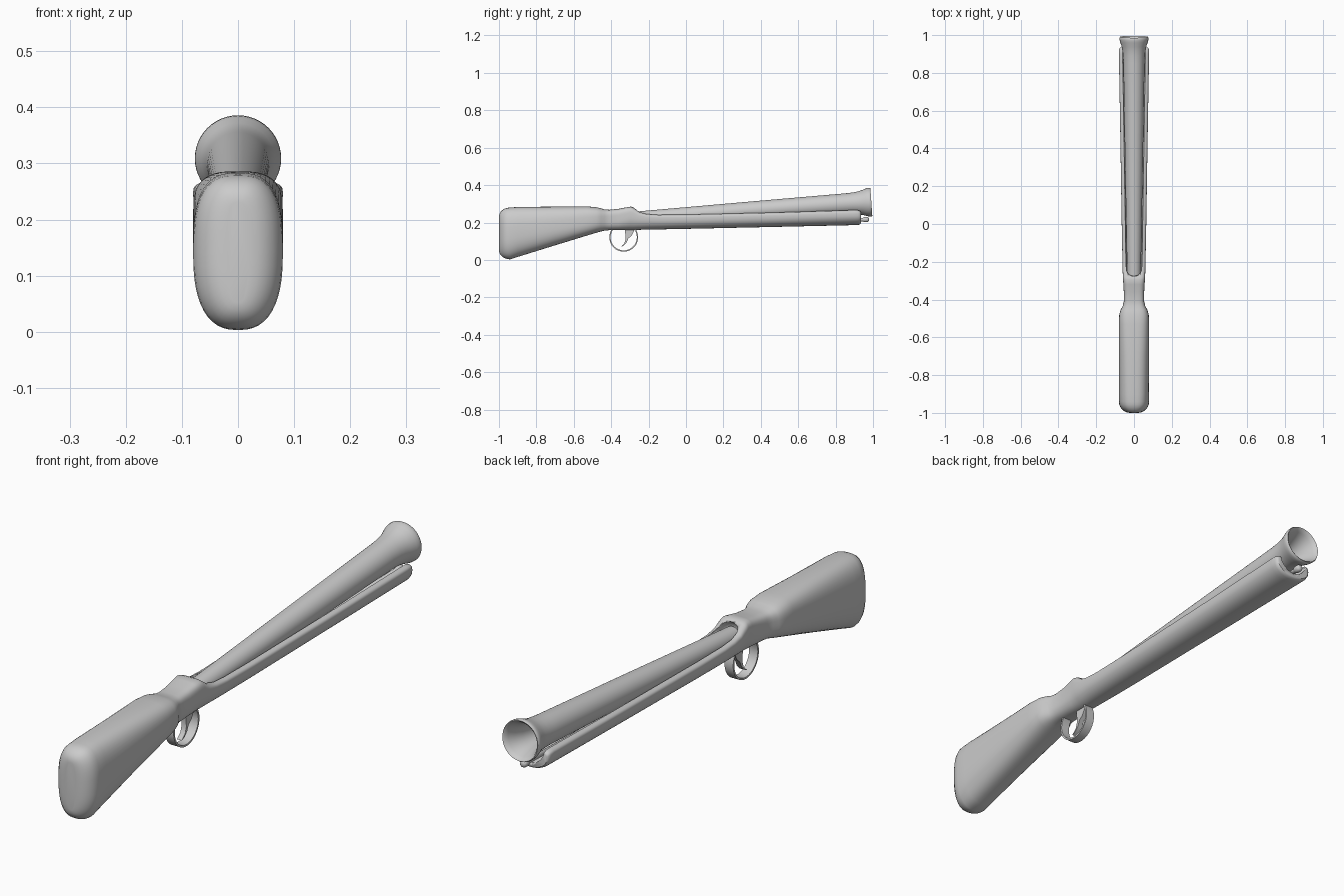
import bpy, bmesh, math
from mathutils import Vector, Matrix


def make_object(name, bm, angle=40):
    bmesh.ops.recalc_face_normals(bm, faces=bm.faces)
    mesh = bpy.data.meshes.new(name)
    bm.to_mesh(mesh)
    bm.free()
    ob = bpy.data.objects.new(name, mesh)
    bpy.context.collection.objects.link(ob)
    bpy.ops.object.select_all(action='DESELECT')
    ob.select_set(True)
    bpy.context.view_layer.objects.active = ob
    bpy.ops.object.shade_smooth_by_angle(angle=math.radians(angle))
    return ob


def skin(rings, closed=False):
    """Bridge a list of equal point rings; cap the ends unless closed."""
    bm = bmesh.new()
    vs = [[bm.verts.new(p) for p in r] for r in rings]
    n = len(rings[0])
    for i in range(len(vs) if closed else len(vs) - 1):
        a, b = vs[i], vs[(i + 1) % len(vs)]
        for j in range(n):
            k = (j + 1) % n
            bm.faces.new((a[j], a[k], b[k], b[j]))
    if not closed:
        bm.faces.new(vs[0])
        bm.faces.new(vs[-1])
    return bm


def section(y, zb, zt, w, mid, nb, nt, n=48):
    """Closed cross-section, different roundness below and above its widest level."""
    zm = zb + (zt - zb) * mid
    pts = []
    for i in range(n):
        a = 2 * math.pi * i / n
        c, s = math.cos(a), math.sin(a)
        e, h = (nt, zt - zm) if s >= 0 else (nb, zm - zb)
        pts.append((w * math.copysign(abs(c) ** (2 / e), c), y,
                    zm + h * math.copysign(abs(s) ** (2 / e), s)))
    return pts


def lathe(name, profile, start, end, n=48):
    """Revolve (distance, radius) pairs about the line start-end."""
    start, end = Vector(start), Vector(end)
    d = (end - start).normalized()
    u = Vector((1, 0, 0))
    v = d.cross(u)
    rings = [[start + d * s + (u * math.cos(2 * math.pi * i / n)
              + v * math.sin(2 * math.pi * i / n)) * r for i in range(n)]
             for s, r in profile]
    return make_object(name, skin(rings))


# Stock: rounded butt end, wrist, hump and long fore-end as one loft
keys = []
for k in range(7):
    t = math.pi / 2 * k / 6
    inset = 0.06 * (1 - math.sin(t))
    y = -1 + 0.06 * (1 - math.cos(t))
    keys.append((y, 0.003 + 0.8 * inset, 0.28 - 0.8 * inset, 0.08 - inset, 0.5, 2.5, 2.8))
keys += [
    (-0.90, 0.016, 0.283, 0.080, 0.50, 2.5, 2.8),
    (-0.70, 0.078, 0.285, 0.080, 0.50, 2.5, 2.8),
    (-0.53, 0.130, 0.286, 0.080, 0.50, 2.6, 3.0),
    (-0.48, 0.145, 0.282, 0.078, 0.50, 2.6, 3.0),
    (-0.455, 0.152, 0.276, 0.071, 0.50, 2.7, 3.2),
    (-0.435, 0.157, 0.270, 0.060, 0.50, 2.8, 3.5),
    (-0.41, 0.159, 0.268, 0.054, 0.50, 2.8, 3.8),
    (-0.36, 0.160, 0.273, 0.054, 0.50, 2.6, 4.0),
    (-0.32, 0.160, 0.281, 0.056, 0.55, 2.4, 4.0),
    (-0.295, 0.160, 0.285, 0.058, 0.60, 2.3, 4.0),
    (-0.28, 0.160, 0.280, 0.059, 0.60, 2.3, 4.0),
    (-0.25, 0.161, 0.258, 0.060, 0.65, 2.2, 4.0),
    (-0.21, 0.162, 0.247, 0.061, 0.70, 2.2, 4.0),
    (-0.15, 0.163, 0.243, 0.062, 0.70, 2.2, 4.0),
    (0.00, 0.166, 0.244, 0.065, 0.70, 2.2, 4.0),
    (0.50, 0.177, 0.256, 0.073, 0.70, 2.2, 4.0),
    (0.90, 0.186, 0.269, 0.080, 0.70, 2.2, 4.0),
    (0.92, 0.187, 0.268, 0.080, 0.70, 2.2, 4.0),
    (0.931, 0.190, 0.264, 0.077, 0.70, 2.2, 4.0),
    (0.935, 0.195, 0.258, 0.072, 0.70, 2.2, 4.0),
]
stock = make_object("stock", skin([section(*k) for k in keys]))

# Channel for the barrel and rod, cut out of the fore-end
cutter = lathe("channel_cutter", [(0, 0.012), (0.005, 0.026), (0.015, 0.036), (0.03, 0.042),
                                  (1.35, 0.063)], (0, -0.295, 0.237), (0, 1.05, 0.273))
cutter.hide_render = True
cut = stock.modifiers.new("channel", 'BOOLEAN')
cut.operation = 'DIFFERENCE'
cut.solver = 'EXACT'
cut.object = cutter
bpy.context.view_layer.objects.active = stock
bpy.ops.object.modifier_apply(modifier=cut.name)
bpy.data.objects.remove(cutter)

# Barrel with flared, hollow muzzle
lathe("barrel", [(0, 0.030), (0.006, 0.036), (0.6, 0.047), (1.14, 0.056), (1.18, 0.058),
                 (1.205, 0.061), (1.228, 0.066), (1.25, 0.0735), (1.262, 0.0765),
                 (1.272, 0.077), (1.277, 0.074), (1.274, 0.069), (1.26, 0.062),
                 (1.235, 0.052), (1.20, 0.043), (1.15, 0.037), (1.0, 0.034)],
      (0, -0.283, 0.221), (0, 0.987, 0.309))

# Ramrod under the barrel, ending in a small knob
lathe("ramrod", [(0, 0.009), (1.125, 0.009), (1.13, 0.012), (1.137, 0.014), (1.15, 0.014),
                 (1.156, 0.011), (1.159, 0.005)], (0, -0.18, 0.19), (0, 0.978, 0.216), 20)

# Trigger guard: flat band bent into a ring
rings = []
for i in range(64):
    a = 2 * math.pi * i / 64
    rings.append([(x, -0.333 + r * math.cos(a), 0.121 + r * math.sin(a))
                  for x, r in ((-0.018, 0.070), (0.018, 0.070), (0.018, 0.077), (-0.018, 0.077))])
make_object("trigger_guard", skin(rings, closed=True))

# Trigger: curved hook, extruded
hook = [(-0.328, 0.170), (-0.324, 0.135), (-0.323, 0.110), (-0.330, 0.088), (-0.350, 0.069),
        (-0.333, 0.076), (-0.318, 0.092), (-0.308, 0.115), (-0.292, 0.128), (-0.280, 0.150),
        (-0.276, 0.170)]
make_object("trigger", skin([[(x, y, z) for y, z in hook] for x in (-0.010, 0.010)]), 35)
